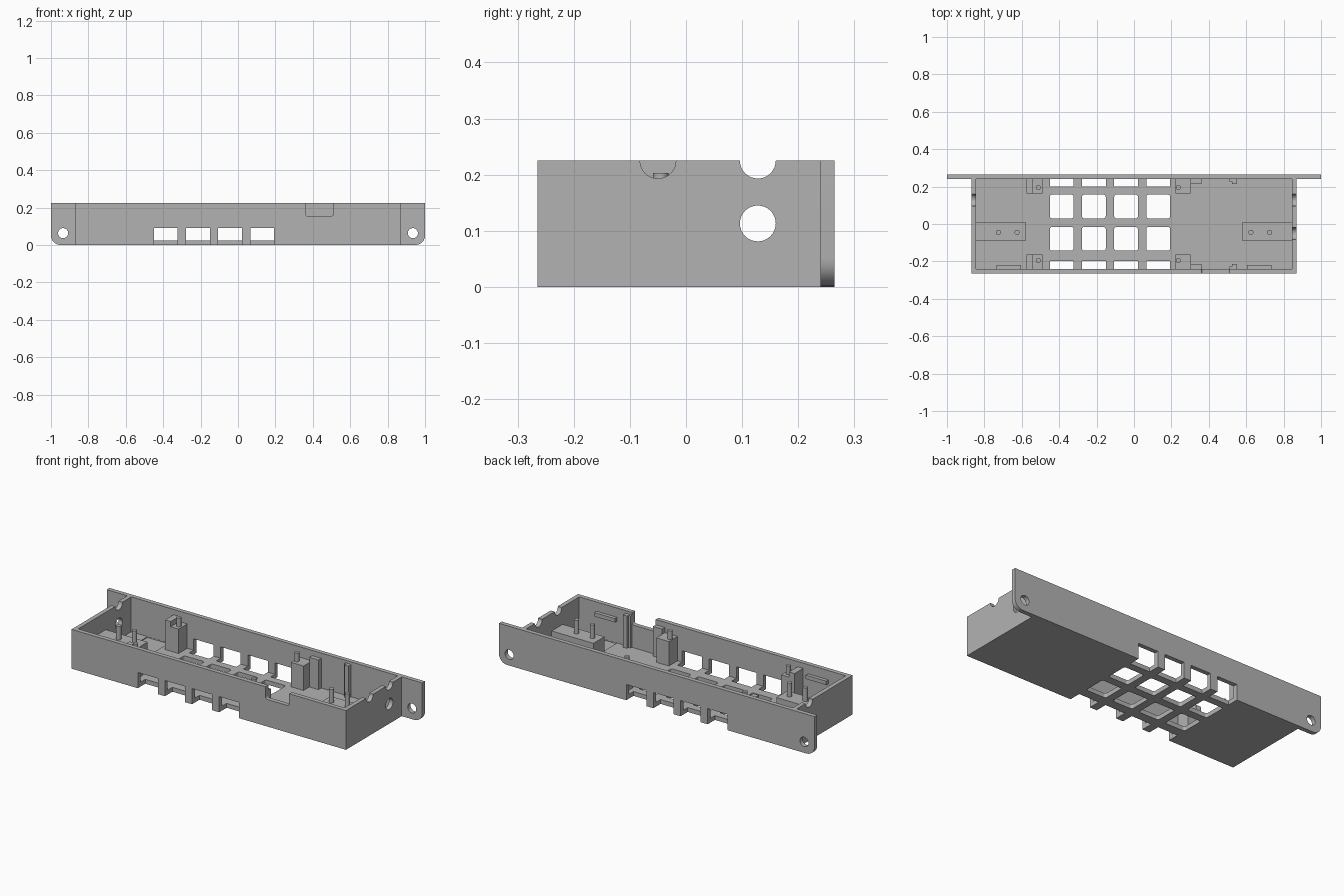
import bpy, bmesh, math
from mathutils import Vector

cube = bpy.data.objects.get("Cube")
if cube:
    bpy.data.objects.remove(cube)

grey = bpy.data.materials.new("mid grey")
grey.use_nodes = True
grey.diffuse_color = (0.45, 0.45, 0.45, 1)
grey.node_tree.nodes["Principled BSDF"].inputs["Base Color"].default_value = (0.45, 0.45, 0.45, 1)

T = 0.025                       # wall thickness
HX, HY, H = 0.87, 0.265, 0.225  # half width, half depth, height
IX, IY = HX - T, HY - T         # inner half sizes


def add_box(bm, x0, x1, y0, y1, z0, z1):
    made = bmesh.ops.create_cube(bm, size=1)["verts"]
    for v in made:
        v.co = ((x0, x1)[v.co.x > 0], (y0, y1)[v.co.y > 0], (z0, z1)[v.co.z > 0])
    return made


def add_prism(bm, outline, a, b, axis):
    """Extrude a 2D outline from a to b along x, y or z."""
    place = {"x": lambda u, v, w: (w, u, v),
             "y": lambda u, v, w: (u, w, v),
             "z": lambda u, v, w: (u, v, w)}[axis]
    face = bm.faces.new([bm.verts.new(place(u, v, a)) for u, v in outline])
    shift = Vector(place(0, 0, b - a))
    ext = bmesh.ops.extrude_face_region(bm, geom=[face], use_keep_orig=True)["geom"]
    bmesh.ops.translate(bm, vec=shift, verts=[g for g in ext if isinstance(g, bmesh.types.BMVert)])


def circle(u, v, r, n=32):
    return [(u + r * math.cos(2 * math.pi * i / n), v + r * math.sin(2 * math.pi * i / n))
            for i in range(n)]


def rounded(u0, u1, v0, v1, r_low, r_high):
    """Rectangle outline with separate radii for lower and upper corners."""
    pts = []
    corners = ((u1, v1, r_high, 0), (u0, v1, r_high, 90), (u0, v0, r_low, 180), (u1, v0, r_low, 270))
    for u, v, r, start in corners:
        if r == 0:
            pts.append((u, v))
            continue
        cu = u - r if u == u1 else u + r
        cv = v - r if v == v1 else v + r
        for i in range(7):
            t = math.radians(start + 15 * i)
            pts.append((cu + r * math.cos(t), cv + r * math.sin(t)))
    return pts


def finish(name, bm, smooth=False):
    bmesh.ops.recalc_face_normals(bm, faces=bm.faces)
    mesh = bpy.data.meshes.new(name)
    bm.to_mesh(mesh)
    bm.free()
    mesh.materials.append(grey)
    ob = bpy.data.objects.new(name, mesh)
    bpy.context.collection.objects.link(ob)
    if smooth:
        soften(ob)
    return ob


def soften(ob):
    bpy.ops.object.select_all(action="DESELECT")
    ob.select_set(True)
    bpy.context.view_layer.objects.active = ob
    bpy.ops.object.shade_smooth_by_angle(angle=math.radians(30))


def cut(ob, cutter):
    mod = ob.modifiers.new("cut", "BOOLEAN")
    mod.operation, mod.solver, mod.object = "DIFFERENCE", "EXACT", cutter
    bpy.context.view_layer.update()
    result = bpy.data.meshes.new_from_object(ob.evaluated_get(bpy.context.evaluated_depsgraph_get()))
    ob.modifiers.clear()
    ob.data = result
    soften(ob)


# Tray: floor, front wall and side walls
bm = bmesh.new()
add_box(bm, -HX, HX, -HY, IY, 0, H)
tray = finish("tray", bm)
bm = bmesh.new()
add_box(bm, -IX, IX, -IY, HY + 0.1, T, H + 0.1)
cavity = finish("cavity_cutter", bm)
cut(tray, cavity)

# Back mounting plate with rounded lower corners
bm = bmesh.new()
add_prism(bm, rounded(-1, 1, 0, H, 0.05, 0), IY, HY, "y")
plate = finish("mounting_plate", bm)

# Openings: button grid, wall notches, cable holes, screw holes
bm = bmesh.new()
for i in range(4):
    x0 = -0.45 + 0.172 * i
    x1 = x0 + 0.127
    add_box(bm, x0, x1, 0.2, 0.3, -0.05, 0.09)
    add_box(bm, x0, x1, -0.3, -0.197, -0.05, 0.09)
    for y0 in (0.03, -0.143):
        add_prism(bm, rounded(x0, x1, y0, y0 + 0.127, 0.012, 0.012), -0.05, 0.1, "z")
add_prism(bm, rounded(0.36, 0.51, 0.155, 0.3, 0.012, 0), -0.3, -0.22, "y")
for s in (-1, 1):
    for z in (0.113, H):
        add_prism(bm, circle(0.128, z, 0.032), s * 0.8, s * 0.92, "x")
    add_prism(bm, circle(s * 0.935, 0.063, 0.027), 0.2, 0.3, "y")
    # Shallow floor channel near each end
    xs = sorted((s * 0.605, s * 0.742))
    add_box(bm, *xs, -IY + 0.001, IY - 0.001, T - 0.005, 0.05)
add_prism(bm, circle(-0.05, H, 0.032), 0.8, 0.92, "x")
openings = finish("opening_cutter", bm)
cut(tray, openings)
cut(plate, openings)
for helper in (cavity, openings):
    bpy.data.objects.remove(helper)

# End supports with two pegs each, and a ledge on the front wall
for side, s in (("right", -1), ("left", 1)):
    bm = bmesh.new()
    xs = sorted((s * 0.58, s * IX))
    add_box(bm, *xs, -0.09, 0.01, T - 0.006, 0.125)
    finish(side + "_end_support", bm)
    bm = bmesh.new()
    for x in (0.625, 0.725):
        add_prism(bm, circle(s * x, -0.045, 0.0135, 20), 0.125, 0.203, "z")
    finish(side + "_support_pegs", bm, True)
    bm = bmesh.new()
    xs = sorted((s * 0.605, s * 0.735))
    add_box(bm, *xs, -IY, -0.22, 0.15, 0.172)
    finish(side + "_wall_ledge", bm)

# Corner posts: block, raised rib and peg, mirrored front to back
for depth, s in (("front", -1), ("back", 1)):
    ys = sorted((s * 0.162, s * IY))
    rib = sorted((s * 0.215, s * IY))
    for side, block, ribs, peg in (
            ("right", (-0.54, -0.49), (-0.575, -0.54), -0.512),
            ("left", (0.222, 0.302), (0.302, 0.36), 0.237)):
        bm = bmesh.new()
        add_box(bm, *block, *ys, T, 0.165)
        add_box(bm, *ribs, *(ys if side == "right" else rib), T, 0.195)
        finish(f"{depth}_{side}_post", bm)
        bm = bmesh.new()
        add_prism(bm, circle(peg, s * 0.195, 0.013, 20), 0.165, 0.215, "z")
        finish(f"{depth}_{side}_post_peg", bm, True)
    # Slim clip post with a narrow side fin
    bm = bmesh.new()
    add_box(bm, 0.525, 0.55, *rib, T, 0.21)
    fin = sorted((s * 0.228, s * IY))
    add_box(bm, 0.511, 0.525, *fin, T, 0.21)
    finish(depth + "_clip_post", bm)
